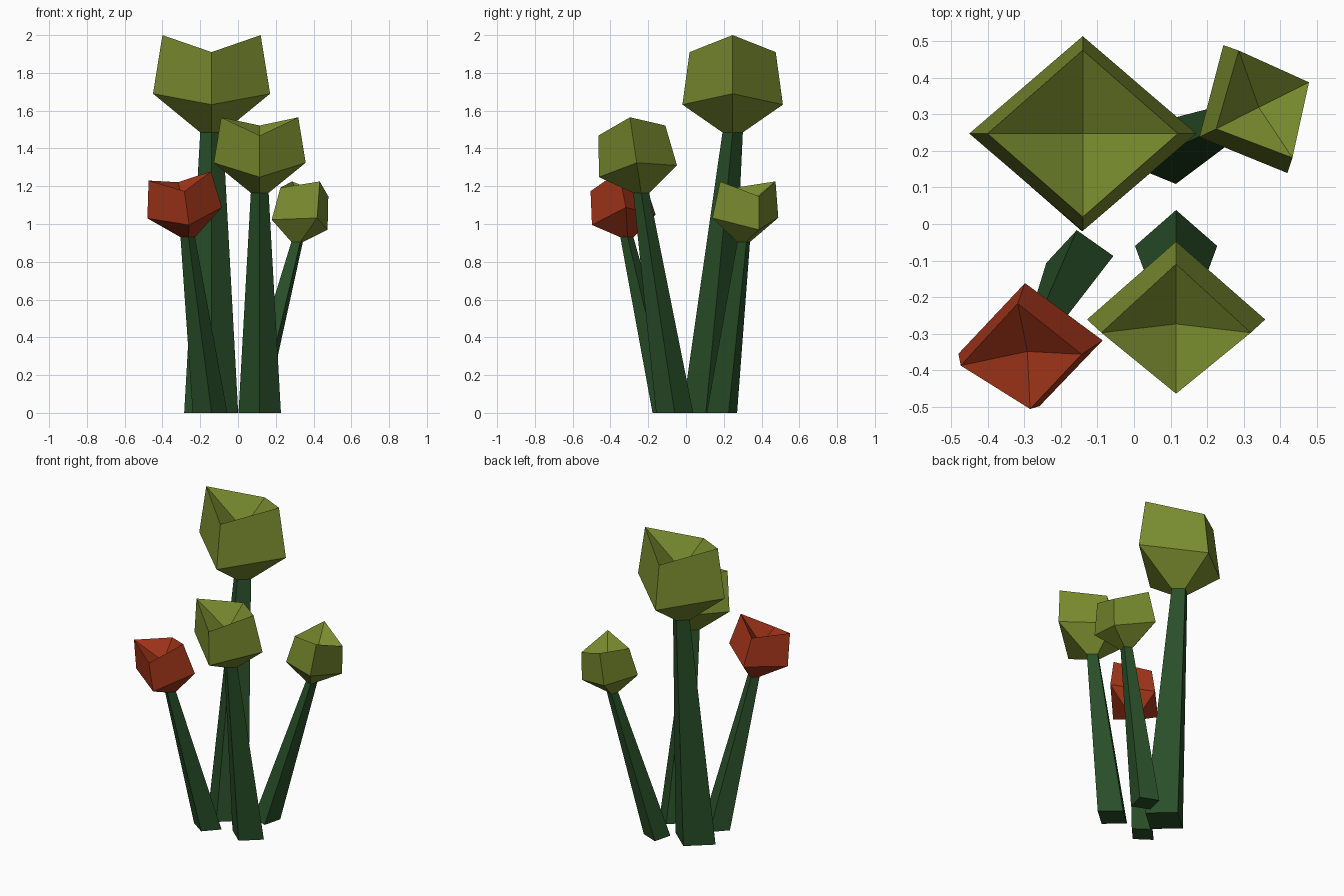
import bpy
from math import radians
from mathutils import Vector, Matrix

if "Cube" in bpy.data.objects:
    bpy.data.objects.remove(bpy.data.objects["Cube"])


def material(name, rgb):
    m = bpy.data.materials.new(name)
    m.diffuse_color = (*rgb, 1)
    m.use_nodes = True
    m.node_tree.nodes["Principled BSDF"].inputs["Base Color"].default_value = m.diffuse_color
    return m


GREEN = material("bud_green", (0.19, 0.26, 0.028))
RED = material("bud_red", (0.36, 0.035, 0.01))
STEM = material("stem_green", (0.022, 0.078, 0.022))


def ring(rx, ry, zx=0, zy=0):
    """Diamond ring: x corners at height zx, y corners at height zy."""
    return [Vector(p) for p in ((rx, 0, zx), (0, ry, zy), (-rx, 0, zx), (0, -ry, zy))]


def walls(low, high):
    return [(low + i, low + (i + 1) % 4, high + (i + 1) % 4, high + i) for i in range(4)]


def make(name, verts, faces, mat):
    mesh = bpy.data.meshes.new(name)
    mesh.from_pydata(verts, [], faces)
    mesh.materials.append(mat)
    mesh.update()
    obj = bpy.data.objects.new(name, mesh)
    bpy.context.collection.objects.link(obj)


def flower(name, base, top, axis, yaw, s, mat):
    base, top = Vector(base), Vector(top)
    turn = Matrix.Rotation(radians(yaw), 3, 'Z')
    tilt = Vector((0, 0, 1)).rotation_difference(Vector(axis)).to_matrix() @ turn

    # tapered four-sided stem
    foot = [base + turn @ (p * s) for p in ring(0.143, 0.125)]
    neck = [top + turn @ (p * s) for p in ring(0.06, 0.054)]
    make(name + "_stem", foot + neck, walls(0, 4) + [(3, 2, 1, 0), (4, 5, 6, 7)], STEM)

    # bud: cup, side walls and a sunken top
    wide = [top + tilt @ (p * s) for p in ring(0.31, 0.266, 0.205, 0.147)]
    rim = [top + tilt @ (p * s) for p in ring(0.26, 0.228, 0.515, 0.425)]
    pit = [top + tilt @ Vector((0, 0, 0.31 * s))]
    faces = walls(0, 4) + walls(4, 8) + [(3, 2, 1, 0)]
    faces += [(8 + i, 8 + (i + 1) % 4, 12) for i in range(4)]
    make(name + "_bud", neck + wide + rim + pit, faces, mat)


flower("tall_flower", (-0.142, 0.105, 0), (-0.14, 0.247, 1.485), (0, 0, 1), 0, 1.0, GREEN)
flower("front_flower", (0.115, -0.06, 0), (0.115, -0.237, 1.165), (0, -0.15, 1), 0, 0.785, GREEN)
flower("right_flower", (0.074, 0.19, 0), (0.313, 0.305, 0.905), (0.145, 0.07, 1), 116.6, 0.63, GREEN)
flower("red_flower", (-0.148, -0.097, 0), (-0.266, -0.313, 0.93), (-0.13, -0.18, 1), 6, 0.645, RED)
